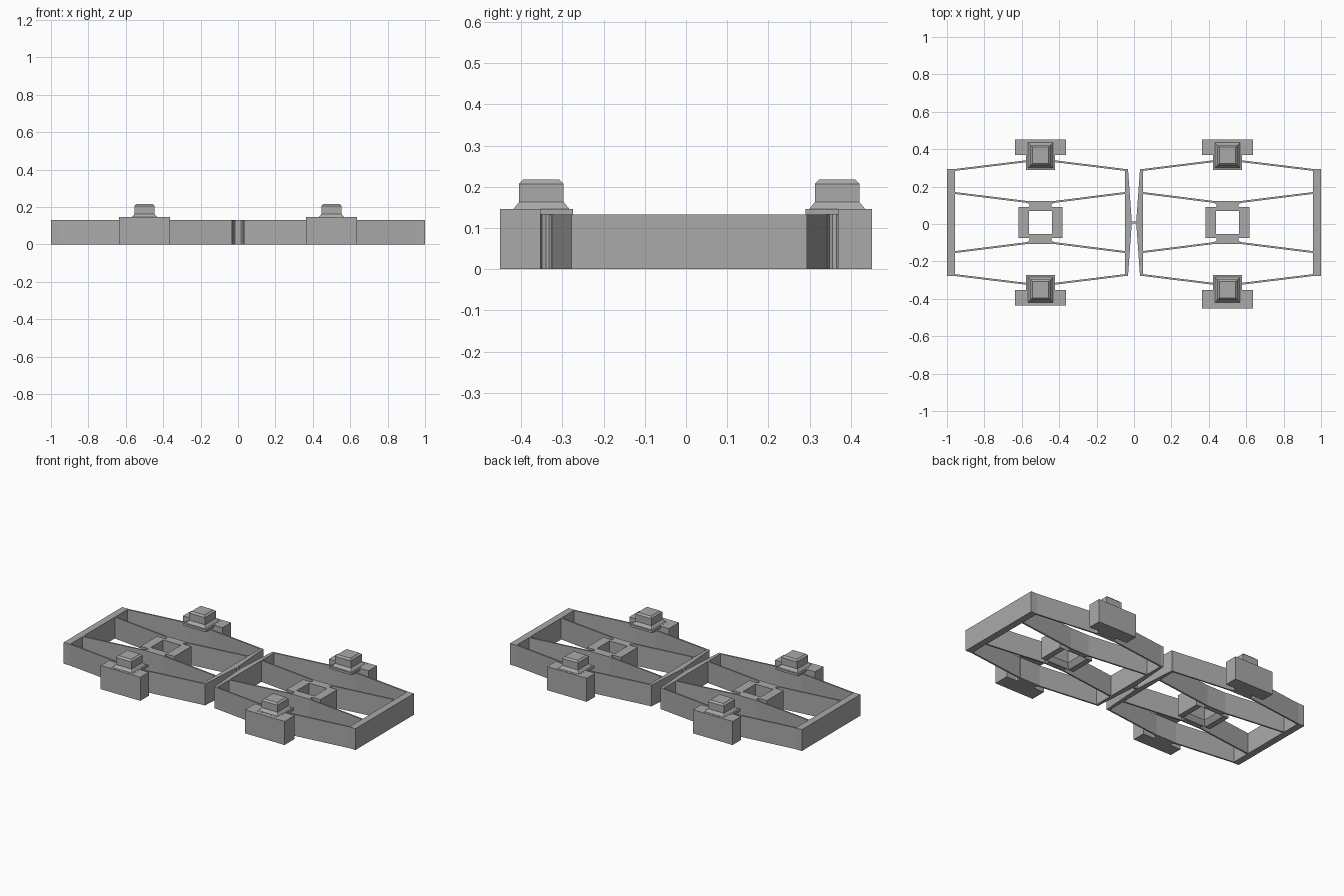
import bpy, bmesh

default = bpy.data.objects.get("Cube")
if default:
    bpy.data.objects.remove(default)

GREY = (0.4, 0.4, 0.4, 1)
mat = bpy.data.materials.new("matte grey")
mat.use_nodes = True
mat.diffuse_color = GREY
mat.node_tree.nodes["Principled BSDF"].inputs["Base Color"].default_value = GREY

H = 0.132     # frame height
CY = 0.008    # middle line of the frame
CX = 0.5      # middle of each cell


def finish(name, bm):
    bmesh.ops.recalc_face_normals(bm, faces=bm.faces)
    mesh = bpy.data.meshes.new(name)
    bm.to_mesh(mesh)
    bm.free()
    mesh.materials.append(mat)
    ob = bpy.data.objects.new(name, mesh)
    bpy.context.collection.objects.link(ob)
    return ob


def prism(name, outline, z0, z1, sx=1, sy=1):
    """Extrude an outline, mirrored by the signs about the cell lines."""
    bm = bmesh.new()
    base = bm.faces.new([bm.verts.new((x * sx, CY + y * sy, z0)) for x, y in outline])
    top = bmesh.ops.extrude_face_region(bm, geom=[base])["geom"]
    bmesh.ops.translate(bm, vec=(0, 0, z1 - z0),
                        verts=[v for v in top if isinstance(v, bmesh.types.BMVert)])
    return finish(name, bm)


def rect(x0, x1, y0, y1):
    return [(x0, y0), (x1, y0), (x1, y1), (x0, y1)]


def square_stack(name, levels, cx, cy, closed_ring=False):
    """Join square sections (half width, z); a ring joins last to first."""
    bm = bmesh.new()
    rings = [[bm.verts.new((cx + a * h, cy + b * h, z))
              for a, b in ((-1, -1), (1, -1), (1, 1), (-1, 1))] for h, z in levels]
    pairs = list(zip(rings, rings[1:]))
    if closed_ring:
        pairs.append((rings[-1], rings[0]))
    else:
        bm.faces.new(rings[0])
        bm.faces.new(rings[-1])
    for low, high in pairs:
        for i in range(4):
            j = (i + 1) % 4
            bm.faces.new((low[i], low[j], high[j], high[i]))
    return finish(name, bm)


def neck(name, y_wide, y_end, sx, sy):
    """Short stem with rounded side notches."""
    d = y_end - y_wide
    side = [(0.07, 0), (0.061, 0.12), (0.058, 0.35), (0.061, 0.55), (0.07, 0.68), (0.07, 1)]
    pts = [(CX + w, y_wide + d * t) for w, t in side]
    pts += [(CX - w, y_wide + d * t) for w, t in reversed(side)]
    prism(name, pts, 0, H, sx, sy)


for sx, half in ((1, "left"), (-1, "right")):
    # End bar and tapered middle bar
    prism(half + "_end_bar", rect(0.957, 1, -0.286, 0.286), 0, H, sx)
    prism(half + "_middle_bar", [(0.048, -0.286), (0.032, -0.286), (0.013, -0.02),
                                 (0.013, 0.02), (0.032, 0.286), (0.048, 0.286)], 0, H, sx)

    # Central socket: square ring whose hole flares at the bottom
    socket = square_stack(half + "_socket",
                          [(0.117, 0), (0.117, H), (0.061, H), (0.061, 0.03), (0.082, 0)],
                          sx * CX, CY, True)
    for v in socket.data.vertices:
        if abs(v.co.x - sx * CX) > 0.1:
            v.co.y = CY + (v.co.y - CY) * 0.082 / 0.117

    for sy, end in ((1, "back"), (-1, "front")):
        tag = half + "_" + end
        # Thin flexing beams, running from the bars to the necks
        for bar_x, side in ((0.958, "outer"), (0.047, "inner")):
            neck_x = CX + (0.065 if side == "outer" else -0.065)
            for kind, y0, y1 in (("long", 0.286, 0.334), ("socket", 0.163, 0.114)):
                prism(f"{tag}_{side}_{kind}_beam",
                      [(bar_x, y0 - 0.01), (neck_x, y1 - 0.01), (neck_x, y1), (bar_x, y0)],
                      0, H, sx, sy)
        neck(tag + "_socket_neck", 0.08, 0.114, sx, sy)
        neck(tag + "_block_neck", 0.362, 0.322, sx, sy)

        # Grip block; one front block is slightly deeper
        depth = 0.46 if tag == "left_front" else 0.444
        prism(tag + "_block", rect(CX - 0.136, CX + 0.136, 0.361, depth), 0, 0.146, sx, sy)

        # Plate and flared knob with bevelled top
        py = CY + sy * 0.359
        square_stack(tag + "_plate", [(0.077, H), (0.077, 0.1465)], sx * CX, py)
        square_stack(tag + "_knob", [(0.068, 0.146), (0.054, 0.163), (0.054, 0.207),
                                     (0.044, 0.217)], sx * CX, py)

# Small link joining the two cells
prism("middle_link", rect(-0.014, 0.014, -0.006, 0.006), 0, H)
